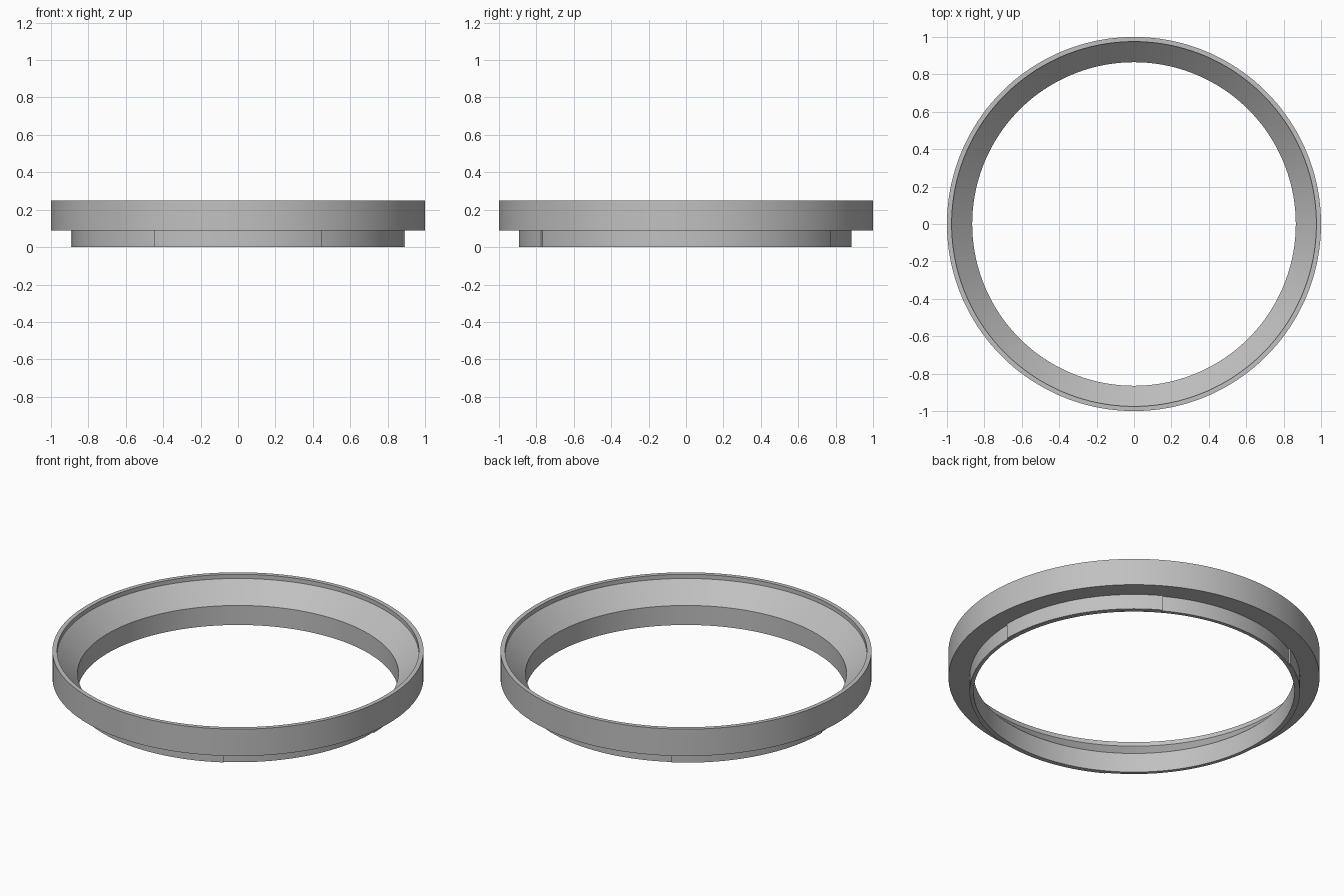
import bpy
import bmesh
from math import cos, sin, radians

cube = bpy.data.objects.get("Cube")
if cube:
    bpy.data.objects.remove(cube, do_unlink=True)

# Single grey finish
grey = bpy.data.materials.new("satin_grey")
grey.use_nodes = True
colour = (0.53, 0.53, 0.53, 1)
grey.diffuse_color = colour
grey.node_tree.nodes["Principled BSDF"].inputs["Base Color"].default_value = colour


def sweep(name, profile, start=0, span=360, steps=180):
    """Sweep a closed (radius, height) profile around the z axis."""
    bm = bmesh.new()
    full = span == 360
    columns = []
    for i in range(steps if full else steps + 1):
        a = radians(start + span * i / steps)
        columns.append([bm.verts.new((r * cos(a), r * sin(a), z)) for r, z in profile])
    if full:
        columns.append(columns[0])
    n = len(profile)
    for c, d in zip(columns, columns[1:]):
        for j in range(n):
            k = (j + 1) % n
            bm.faces.new((c[j], d[j], d[k], c[k]))
    if not full:
        bm.faces.new(columns[0])
        bm.faces.new(columns[-1])
    bmesh.ops.recalc_face_normals(bm, faces=bm.faces)
    mesh = bpy.data.meshes.new(name)
    bm.to_mesh(mesh)
    bm.free()
    mesh.materials.append(grey)
    obj = bpy.data.objects.new(name, mesh)
    bpy.context.collection.objects.link(obj)
    bpy.ops.object.select_all(action="DESELECT")
    obj.select_set(True)
    bpy.context.view_layer.objects.active = obj
    bpy.ops.object.shade_smooth_by_angle(angle=radians(25))
    return obj


INNER, COLLAR, TAB = 0.865, 0.886, 0.894
FLANGE_BASE, TOP = 0.09, 0.25

# Ring body: collar, wide flange, short lip and inner cone
sweep("ring_body", [
    (INNER, 0), (COLLAR, 0), (COLLAR, FLANGE_BASE), (1, FLANGE_BASE),
    (1, TOP), (0.975, TOP), (0.975, 0.225), (INNER, 0.116),
])

# Three thin raised tabs around the collar
for i in range(3):
    sweep(f"collar_tab_{i + 1}", [
        (COLLAR - 0.005, 0.001), (TAB, 0.001), (TAB, FLANGE_BASE), (COLLAR - 0.005, FLANGE_BASE),
    ], start=120 * i, span=60, steps=30)
